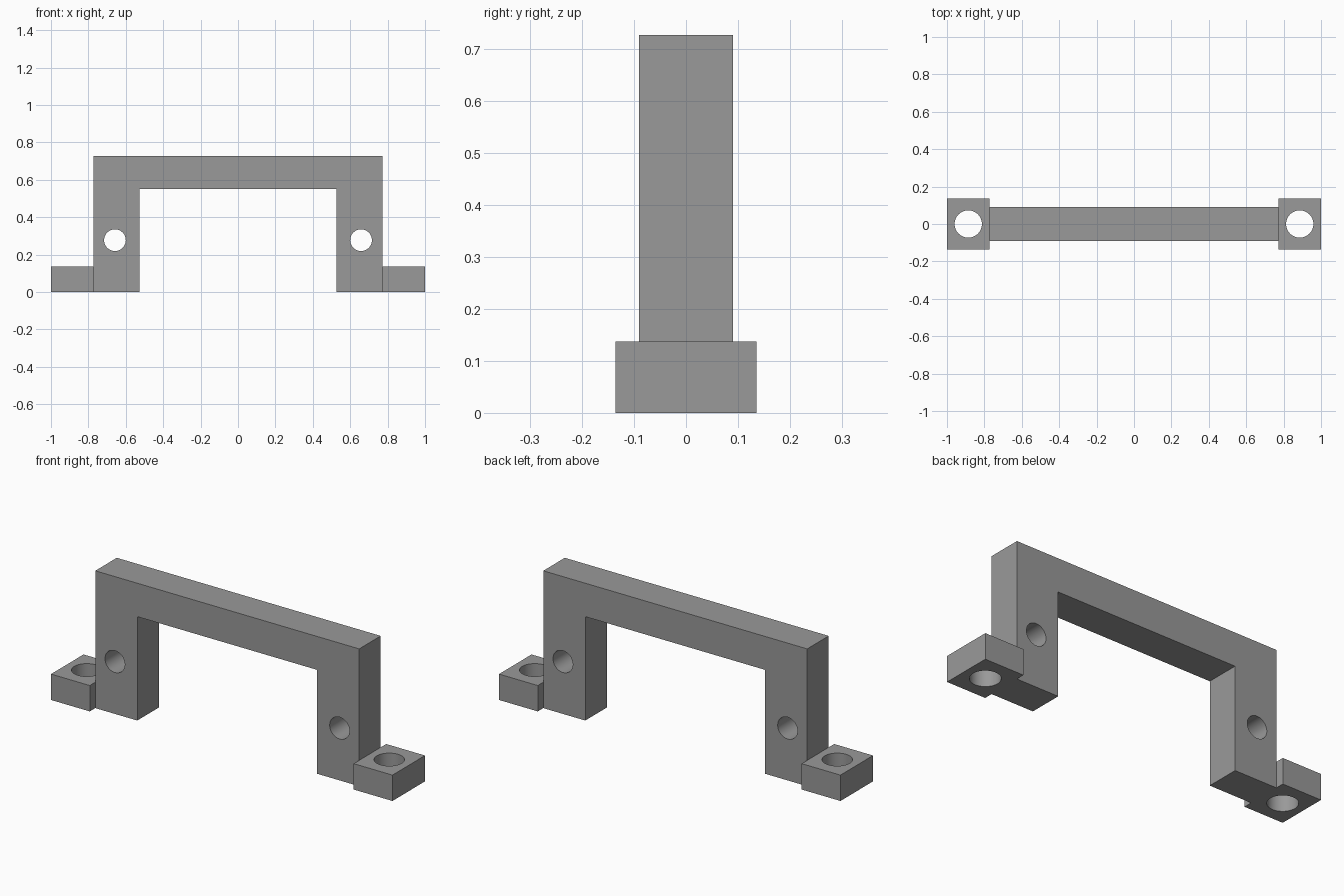
import bpy
import bmesh
import math
from mathutils import Matrix

if "Cube" in bpy.data.objects:
    bpy.data.objects.remove(bpy.data.objects["Cube"])

grey = bpy.data.materials.new("plain grey")
grey.diffuse_color = (0.32, 0.32, 0.32, 1)
grey.use_nodes = True
grey.node_tree.nodes["Principled BSDF"].inputs["Base Color"].default_value = grey.diffuse_color


def extrude_profile(name, outline, half_depth):
    """Extrude a closed x-z outline symmetrically along y."""
    bm = bmesh.new()
    face = bm.faces.new([bm.verts.new((x, -half_depth, z)) for x, z in outline])
    grown = bmesh.ops.extrude_face_region(bm, geom=[face])["geom"]
    verts = [v for v in grown if isinstance(v, bmesh.types.BMVert)]
    bmesh.ops.translate(bm, verts=verts, vec=(0, 2 * half_depth, 0))
    bmesh.ops.recalc_face_normals(bm, faces=bm.faces)
    mesh = bpy.data.meshes.new(name)
    bm.to_mesh(mesh)
    bm.free()
    mesh.materials.append(grey)
    obj = bpy.data.objects.new(name, mesh)
    bpy.context.collection.objects.link(obj)
    return obj


def drill(obj, center, radius, axis):
    """Cut a round through hole along the given axis."""
    turn = Matrix.Rotation(math.pi / 2, 4, "X") if axis == "Y" else Matrix()
    bm = bmesh.new()
    bmesh.ops.create_cone(bm, cap_ends=True, segments=48, radius1=radius,
                          radius2=radius, depth=0.6,
                          matrix=Matrix.Translation(center) @ turn)
    mesh = bpy.data.meshes.new("drill")
    bm.to_mesh(mesh)
    bm.free()
    mesh.materials.append(grey)
    cutter = bpy.data.objects.new("drill", mesh)
    cutter.hide_render = True
    bpy.context.collection.objects.link(cutter)
    bpy.context.view_layer.objects.active = obj
    mod = obj.modifiers.new("hole", "BOOLEAN")
    mod.operation = "DIFFERENCE"
    mod.solver = "EXACT"
    mod.object = cutter
    bpy.ops.object.modifier_apply(modifier=mod.name)
    bpy.data.objects.remove(cutter)


def smooth_bores(obj):
    bpy.ops.object.select_all(action="DESELECT")
    obj.select_set(True)
    bpy.context.view_layer.objects.active = obj
    bpy.ops.object.shade_smooth_by_angle(angle=math.radians(30))


OUTER, INNER = 0.773, 0.527      # leg faces in x
TOP, UNDER = 0.727, 0.55         # crossbar faces in z
FOOT = 0.137                     # foot height

# Bridge: crossbar and two legs in one piece, with a bolt hole in each leg
bridge = extrude_profile("bridge", [
    (-OUTER, 0), (-INNER, 0), (-INNER, UNDER), (INNER, UNDER),
    (INNER, 0), (OUTER, 0), (OUTER, TOP), (-OUTER, TOP)], 0.09)
for side in (-1, 1):
    drill(bridge, (side * 0.658, 0, 0.277), 0.058, "Y")
smooth_bores(bridge)

# Mounting feet: wider blocks outside the legs, each with a vertical screw hole
for side, label in ((-1, "left"), (1, "right")):
    foot = extrude_profile(label + "_foot", [
        (side * OUTER, 0), (side, 0), (side, FOOT), (side * OUTER, FOOT)], 0.136)
    drill(foot, (side * 0.886, 0, FOOT / 2), 0.073, "Z")
    smooth_bores(foot)
